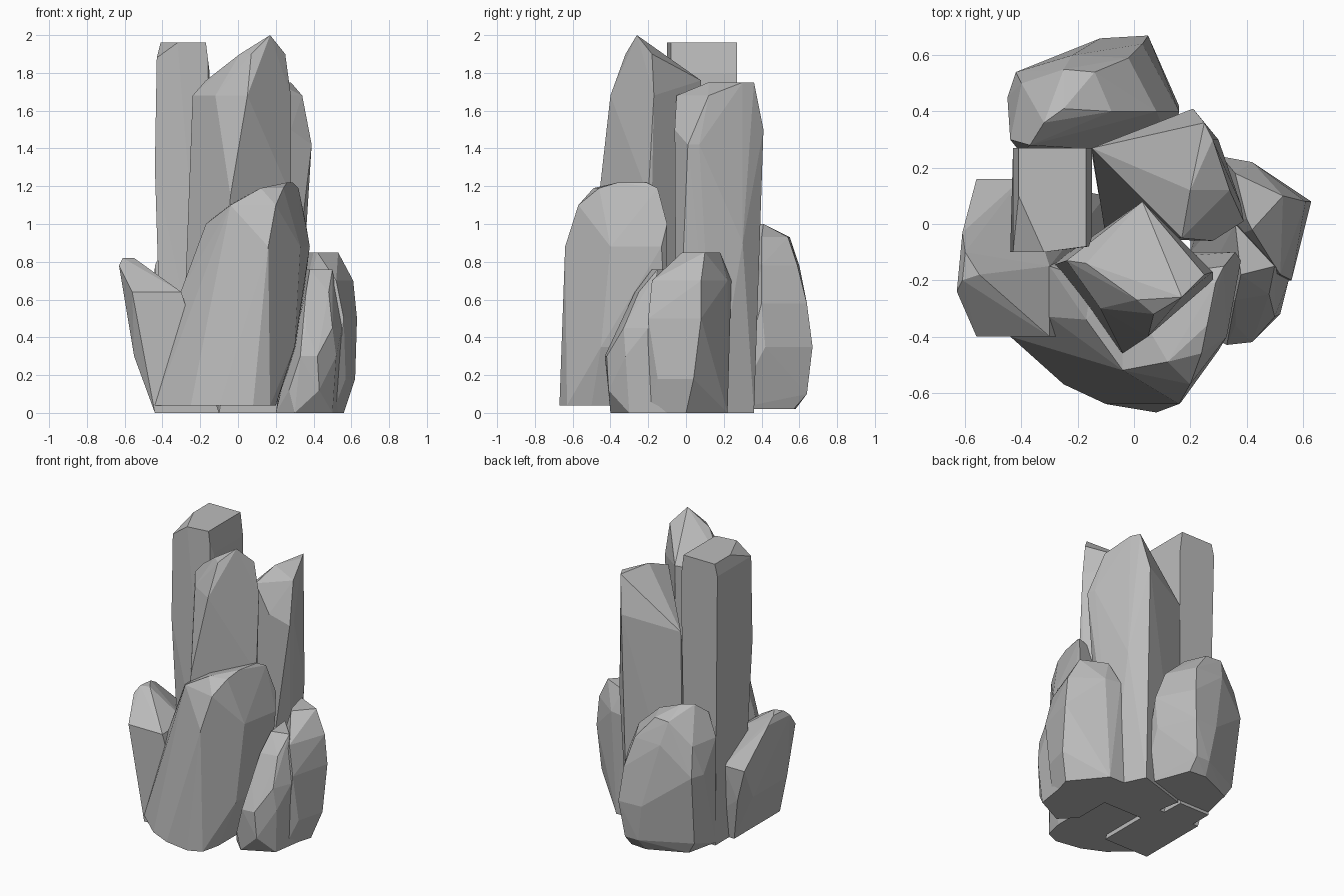
import bpy
import bmesh
import math

default_cube = bpy.data.objects.get("Cube")
if default_cube is not None:
    bpy.data.objects.remove(default_cube, do_unlink=True)

# One plain grey stone for the whole cluster
stone = bpy.data.materials.new("grey_stone")
stone.use_nodes = True
stone_colour = (0.5, 0.5, 0.5, 1)
stone.diffuse_color = stone_colour
stone.node_tree.nodes["Principled BSDF"].inputs["Base Color"].default_value = stone_colour


def rock(name, corners):
    """Chisel a faceted boulder: the convex skin around a few corner points."""
    bm = bmesh.new()
    for corner in corners:
        bm.verts.new(corner)
    skin = bmesh.ops.convex_hull(bm, input=list(bm.verts))
    loose = [item for item in skin["geom_interior"] + skin["geom_unused"]
             if isinstance(item, bmesh.types.BMVert)]
    bmesh.ops.delete(bm, geom=list(set(loose)), context="VERTS")
    # Merge nearly coplanar triangles into broad flat facets
    bmesh.ops.dissolve_limit(bm, angle_limit=math.radians(3),
                             verts=list(bm.verts), edges=list(bm.edges))
    bmesh.ops.recalc_face_normals(bm, faces=list(bm.faces))
    mesh = bpy.data.meshes.new(name)
    bm.to_mesh(mesh)
    bm.free()
    mesh.materials.append(stone)
    obj = bpy.data.objects.new(name, mesh)
    bpy.context.scene.collection.objects.link(obj)
    return obj


def ring(height, *outline):
    """Corner points of one level of a rock."""
    return [(x, y, height) for x, y in outline]


# Broad boulder at the front
rock("front_boulder",
     ring(.04, (-.44, -.4), (-.25, -.57), (-.1, -.64), (.08, -.67),
          (.17, -.63), (.2, -.5), (.2, -.1), (-.4, -.1))
     + ring(.35, (.3, -.45), (.31, -.1))
     + ring(.65, (-.3, -.33), (-.3, -.15))
     + ring(.88, (.16, -.64), (.33, -.4), (.38, -.13))
     + ring(1.0, (-.17, -.34), (-.15, -.2), (.36, -.1))
     + ring(1.1, (-.04, -.52), (.2, -.57), (-.05, -.2))
     + ring(1.19, (.12, -.49), (.24, -.46), (.32, -.15))
     + ring(1.22, (.26, -.36), (.29, -.21)))

# Highest pillar with a slanted tip, rising behind the front boulder
rock("centre_pillar",
     ring(.1, (-.3, -.15), (-.1, -.42), (.26, -.2), (.03, .05))
     + ring(1.15, (-.25, -.15), (-.04, -.46), (.28, -.2))
     + ring(1.68, (-.24, -.13), (-.12, -.3), (.05, -.4), (.28, -.17))
     + ring(1.76, (.03, .08), (-.17, -.14))
     + ring(1.9, (.01, -.27), (.07, -.32), (.25, -.18))
     + [(.17, -.26, 2)])

# Tall flat-topped column on the far side
rock("side_column",
     ring(0, (-.4, -.05), (-.4, .25), (-.17, .25), (-.16, -.08))
     + ring(.75, (-.4, -.08), (-.4, .27))
     + ring(1.3, (-.44, -.1), (-.44, .27))
     + ring(1.88, (-.43, -.1), (-.43, .27), (-.16, -.08))
     + ring(1.96, (-.41, .1), (-.41, .27), (-.32, -.1),
            (-.17, -.08), (-.17, .27))
     + ring(1.8, (-.15, .27), (-.15, -.05)))

# Wide column with a sloping top at the back
rock("back_column",
     ring(0, (-.15, .25), (.2, .36), (.3, .15), (.22, -.05), (-.1, -.05))
     + ring(.9, (.33, .03), (.3, .3), (.2, .39))
     + ring(1.42, (-.15, .27), (.39, .01), (.38, .07), (.33, -.02))
     + ring(1.5, (.21, .41), (.28, -.06))
     + ring(1.68, (.17, -.05), (.34, .12))
     + ring(1.75, (.2, .12), (.28, .3), (.25, .36)))

# Right-hand boulder, split into a rear wedge and a front chip
rock("right_boulder",
     ring(0, (.2, -.1), (.25, .22), (.38, .22), (.56, 0), (.5, -.2))
     + ring(.18, (.62, .04), (.57, -.15))
     + ring(.5, (.63, .08), (.56, -.2))
     + ring(.7, (.31, .24), (.42, .22), (.61, .08), (.52, -.18))
     + ring(.85, (.36, .18), (.4, .02), (.53, .1), (.42, -.02)))
rock("right_chip",
     ring(0, (.2, -.3), (.3, -.4), (.5, -.3), (.53, -.1), (.2, 0))
     + ring(.12, (.27, -.4), (.43, -.41))
     + ring(.3, (.33, -.43), (.42, -.42), (.52, -.32))
     + ring(.45, (.36, -.36), (.5, -.33), (.55, -.2))
     + ring(.64, (.36, -.27), (.48, -.25))
     + ring(.76, (.38, -.18), (.5, -.15), (.36, 0)))

# Left-hand boulder leaning outward
rock("left_boulder",
     ring(0, (-.44, -.4), (-.44, .1), (-.1, .1), (-.1, -.4))
     + ring(.3, (-.55, -.32), (-.55, .05), (-.5, .15))
     + ring(.52, (-.56, .16), (-.4, .16))
     + ring(.64, (-.56, -.4), (-.3, -.4), (-.3, -.15))
     + ring(.78, (-.63, -.24), (-.61, -.03))
     + ring(.82, (-.61, -.2), (-.55, -.18), (-.6, -.1)))

# Rounded boulder at the back
rock("back_boulder",
     ring(.02, (-.4, .25), (-.35, .47), (-.1, .58), (.02, .57), (.14, .25))
     + ring(.1, (-.4, .48), (.02, .64), (-.08, .64))
     + ring(.35, (.05, .67), (-.12, .66), (.16, .42))
     + ring(.58, (-.45, .45), (-.42, .54), (-.18, .63), (.03, .64),
            (.16, .4))
     + ring(.78, (-.44, .3), (-.4, .5), (-.22, .6), (-.02, .59), (.08, .4))
     + ring(.93, (-.37, .28), (-.25, .55), (-.14, .54), (-.08, .4))
     + ring(1, (-.32, .36), (-.25, .41)))
